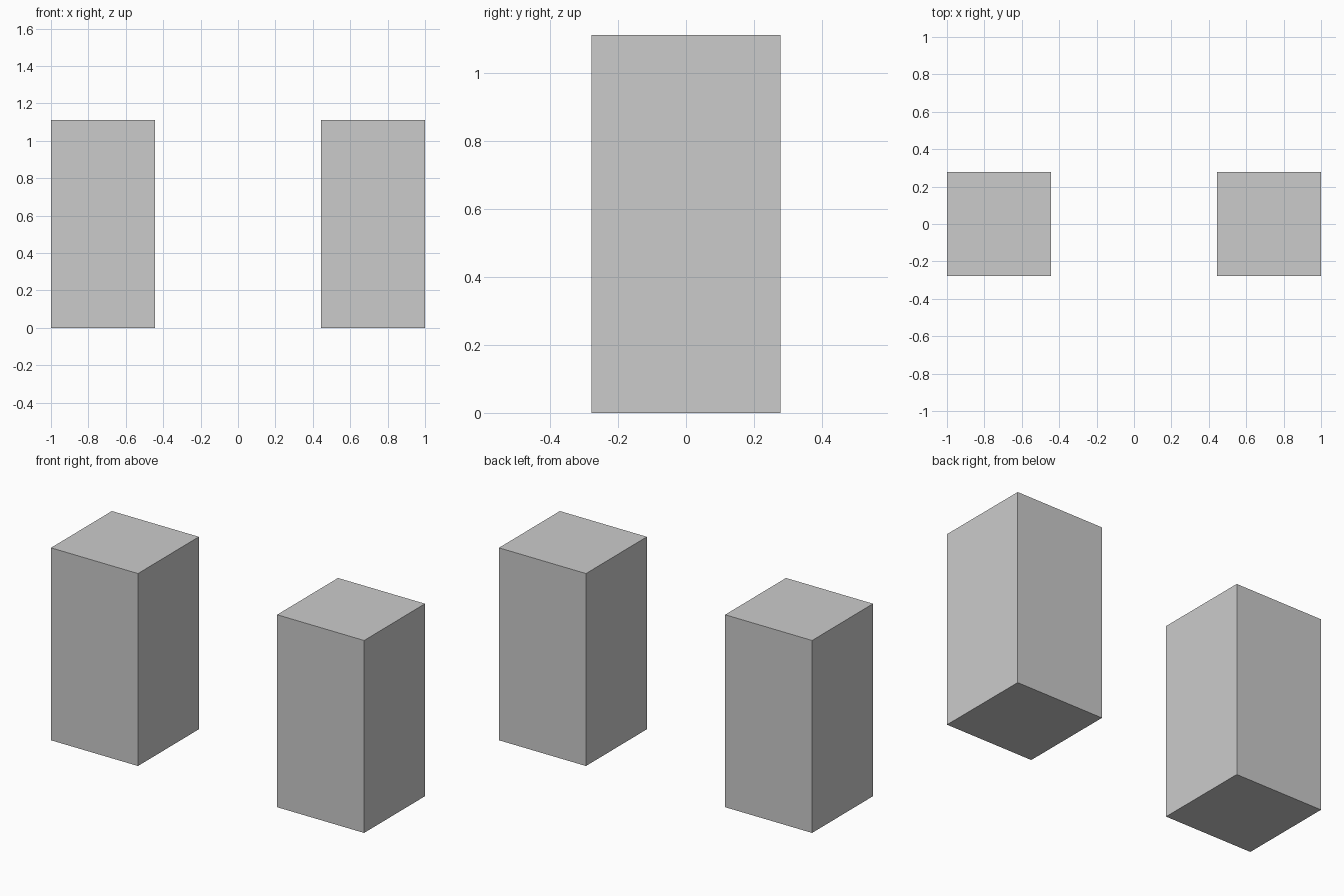
import bpy

if "Cube" in bpy.data.objects:
    bpy.data.objects.remove(bpy.data.objects["Cube"])

WIDTH = 5 / 9      # square footprint
HEIGHT = 10 / 9


def add_pillar(name, x):
    """Plain square pillar standing on z = 0."""
    bpy.ops.mesh.primitive_cube_add(size=1, location=(x, 0, HEIGHT / 2))
    pillar = bpy.context.object
    pillar.name = name
    pillar.scale = (WIDTH, WIDTH, HEIGHT)
    bpy.ops.object.transform_apply(location=False, rotation=False, scale=True)


# Matching pair of pillars, outer faces at x = -1 and x = 1
for name, side in (("left_pillar", -1), ("right_pillar", 1)):
    add_pillar(name, side * (1 - WIDTH / 2))
